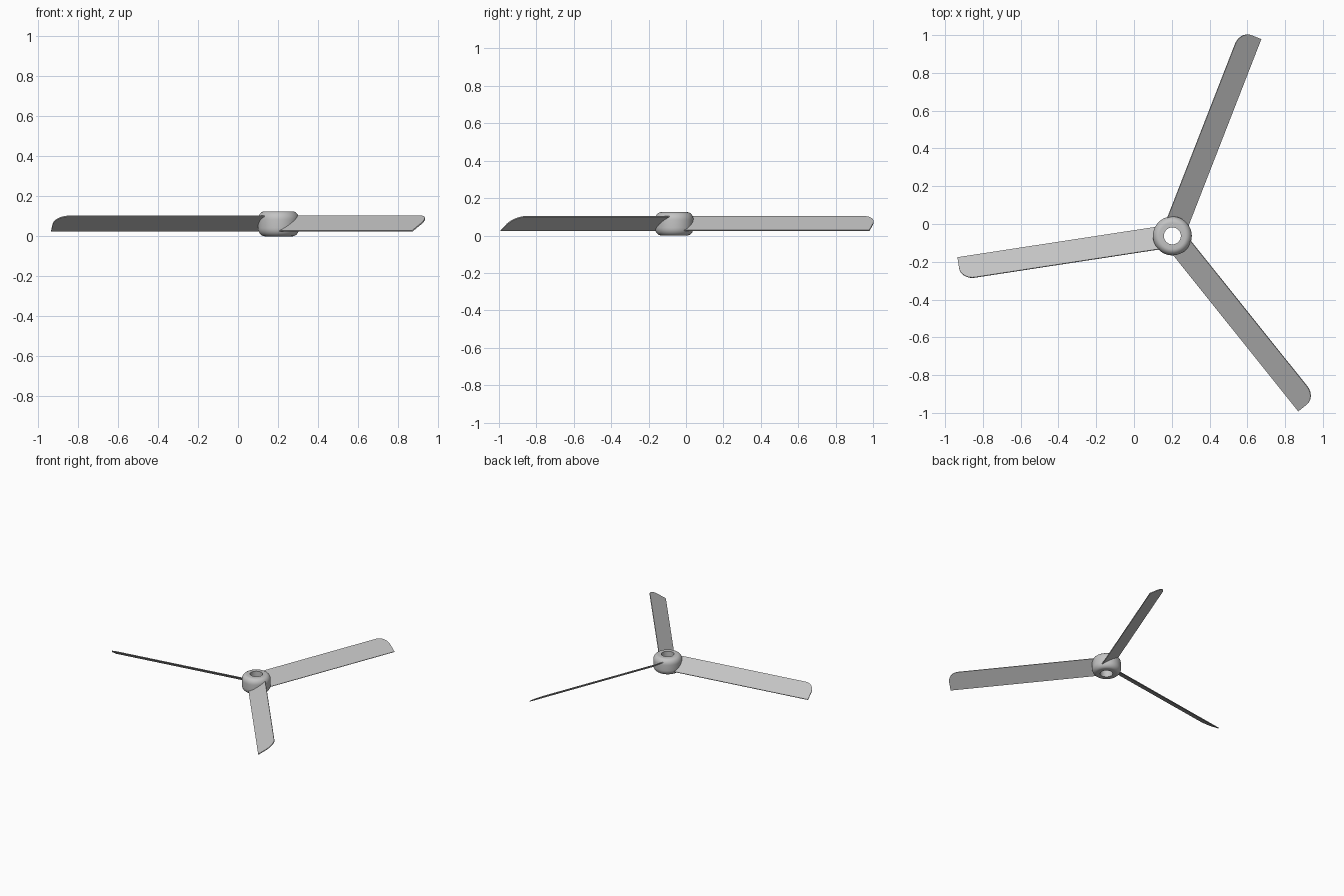
import bpy, bmesh, math
from mathutils import Matrix

default = bpy.data.objects.get("Cube")
if default:
    bpy.data.objects.remove(default, do_unlink=True)

CENTRE = Matrix.Translation((0.203, -0.063, 0))
PITCH = math.radians(32.5)

grey = bpy.data.materials.new("light grey")
grey.use_nodes = True
grey.diffuse_color = (0.55, 0.55, 0.55, 1)
grey.node_tree.nodes["Principled BSDF"].inputs["Base Color"].default_value = (0.55, 0.55, 0.55, 1)


def add_object(name, bm, matrix):
    bmesh.ops.recalc_face_normals(bm, faces=bm.faces)
    mesh = bpy.data.meshes.new(name)
    bm.to_mesh(mesh)
    bm.free()
    mesh.materials.append(grey)
    obj = bpy.data.objects.new(name, mesh)
    obj.matrix_world = matrix
    bpy.context.collection.objects.link(obj)
    bpy.ops.object.select_all(action="DESELECT")
    obj.select_set(True)
    bpy.context.view_layer.objects.active = obj
    bpy.ops.object.shade_smooth_by_angle(angle=math.radians(35))
    return obj


# Hub: rounded ring turned around a through bore
def make_hub(bore=0.045, radius=0.103, height=0.125, round_r=0.034, round_z=0.042):
    profile = [(bore, 0)]
    for side in (-1, 1):
        for i in range(9):
            a = math.radians(90 * (i / 8 if side > 0 else i / 8 - 1))
            z = round_z if side < 0 else height - round_z
            profile.append((radius - round_r + round_r * math.cos(a), z + round_z * math.sin(a)))
    profile.append((bore, height))
    bm = bmesh.new()
    verts = [bm.verts.new((r, 0, z)) for r, z in profile]
    edges = [bm.edges.new((a, b)) for a, b in zip(verts, verts[1:] + verts[:1])]
    bmesh.ops.spin(bm, geom=verts + edges, cent=(0, 0, 0), axis=(0, 0, 1),
                   angle=math.tau, steps=48)
    bmesh.ops.remove_doubles(bm, verts=bm.verts, dist=1e-5)
    add_object("hub", bm, CENTRE)


# Blade: thin flat plate with one rounded tip corner, pitched about its length
def make_blade(name, heading, root=0.06, tip=1.142, half=0.07, corner=0.075, thick=0.006):
    outline = [(root, -half), (tip, -half)]
    for i in range(11):
        a = math.radians(9 * i)
        outline.append((tip - corner + corner * math.cos(a), half - corner + corner * math.sin(a)))
    outline.append((root, half))
    bm = bmesh.new()
    face = bm.faces.new([bm.verts.new((x, y, -thick / 2)) for x, y in outline])
    extruded = bmesh.ops.extrude_face_region(bm, geom=[face])["geom"]
    bmesh.ops.translate(bm, vec=(0, 0, thick),
                        verts=[g for g in extruded if isinstance(g, bmesh.types.BMVert)])
    turn = Matrix.Rotation(math.radians(heading), 4, "Z")
    lift = Matrix.Translation((0, 0, 0.0635))
    add_object(name, bm, CENTRE @ turn @ lift @ Matrix.Rotation(PITCH, 4, "X"))


make_hub()
for blade_name, heading in (("back_blade", 68.7), ("right_blade", 188.7), ("left_blade", 308.7)):
    make_blade(blade_name, heading)
